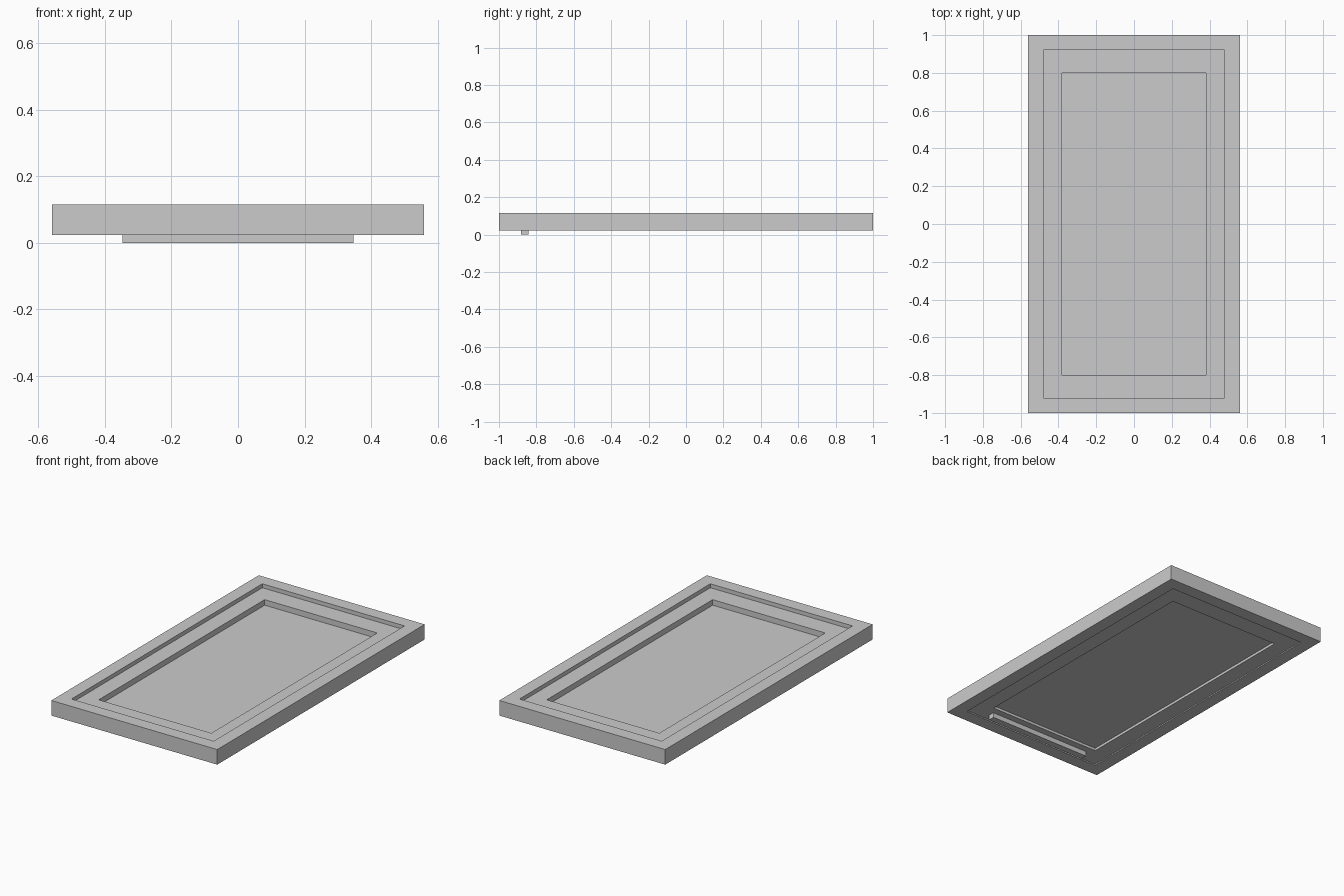
import bpy, bmesh

if "Cube" in bpy.data.objects:
    bpy.data.objects.remove(bpy.data.objects["Cube"])


def obj_from_bmesh(name, bm):
    bmesh.ops.recalc_face_normals(bm, faces=bm.faces)
    mesh = bpy.data.meshes.new(name)
    bm.to_mesh(mesh)
    bm.free()
    obj = bpy.data.objects.new(name, mesh)
    bpy.context.collection.objects.link(obj)
    return obj


def ring(name, outer, inner, z0, z1):
    """Rectangular border between two half-size rectangles."""
    bm = bmesh.new()
    corners = [(-1, -1), (1, -1), (1, 1), (-1, 1)]
    sections = [[bm.verts.new((sx * hx, sy * hy, z)) for hx, hy, z in
                 ((*outer, z0), (*outer, z1), (*inner, z1), (*inner, z0))]
                for sx, sy in corners]
    for i in range(4):
        a, b = sections[i], sections[(i + 1) % 4]
        for j in range(4):
            k = (j + 1) % 4
            bm.faces.new((a[j], b[j], b[k], a[k]))
    return obj_from_bmesh(name, bm)


def box(name, hx, y0, y1, z0, z1):
    bm = bmesh.new()
    bmesh.ops.create_cube(bm, size=1)
    for v in bm.verts:
        v.co = (v.co.x * 2 * hx, y1 if v.co.y > 0 else y0, z1 if v.co.z > 0 else z0)
    return obj_from_bmesh(name, bm)


OUTER, MIDDLE, INNER = (0.56, 1.0), (0.48, 0.92), (0.38, 0.80)

# Fixed outer frame, recessed sash and thinner central panel
ring("outer_frame", OUTER, MIDDLE, 0.023, 0.115)
ring("inner_frame", MIDDLE, INNER, 0.030, 0.091)
box("centre_panel", INNER[0], -INNER[1], INNER[1], 0.046, 0.057)

# Handle bar on the underside, near the front
box("handle_bar", 0.347, -0.882, -0.842, 0.0, 0.030)
